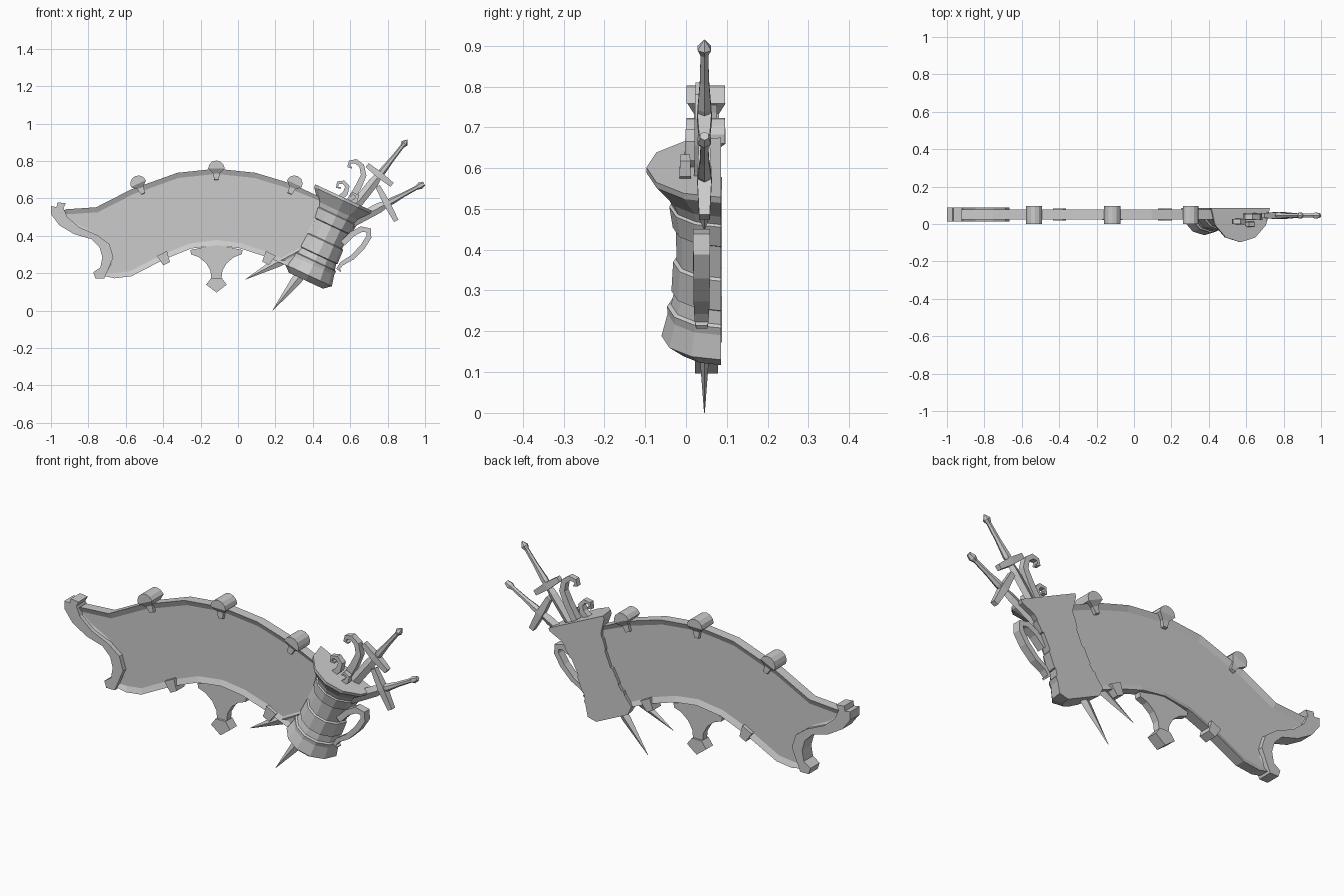
import bpy, bmesh
from math import sin, cos, pi, radians
from mathutils import Vector

if "Cube" in bpy.data.objects:
    bpy.data.objects.remove(bpy.data.objects["Cube"])

MID = -0.115      # mirror line of the board
YC = 0.052        # depth centre of the board


def finish(name, bm):
    bmesh.ops.recalc_face_normals(bm, faces=bm.faces)
    me = bpy.data.meshes.new(name)
    bm.to_mesh(me)
    bm.free()
    ob = bpy.data.objects.new(name, me)
    bpy.context.collection.objects.link(ob)
    return ob


def loft(name, rings):
    """Skin a list of equal-length point rings and cap both ends."""
    bm = bmesh.new()
    vs = [[bm.verts.new(p) for p in r] for r in rings]
    n = len(vs[0])
    for a, b in zip(vs, vs[1:]):
        for i in range(n):
            j = (i + 1) % n
            bm.faces.new((a[i], a[j], b[j], b[i]))
    bm.faces.new(vs[0])
    bm.faces.new(vs[-1])
    return finish(name, bm)


def prism(name, pts, y0, y1):
    """Extrude an (x, z) outline along y."""
    return loft(name, [[(x, y, z) for x, z in pts] for y in (y0, y1)])


def place(pts, cx, cz, ang):
    c, s = cos(ang), sin(ang)
    return [(cx + x * c - z * s, cz + x * s + z * c) for x, z in pts]


def ribbon(name, path, thick, yc, width):
    """Flat strip with tapering thickness along an (x, z) path."""
    P = [Vector((x, 0, z)) for x, z in path]
    rings = []
    for i, p in enumerate(P):
        t = (P[min(i + 1, len(P) - 1)] - P[max(i - 1, 0)]).normalized()
        k = thick[min(i, len(thick) - 1)] / 2
        w = width * (0.5 + 0.5 * k / (max(thick) / 2)) / 2
        nrm = Vector((-t.z, 0, t.x)) * k
        y = Vector((0, 1, 0))
        rings.append([p + nrm + y * (yc - w), p + nrm + y * (yc + w),
                      p - nrm + y * (yc + w), p - nrm + y * (yc - w)])
    return loft(name, rings)


# Sign board with a recessed panel on both sides
board = [(-.955, .53), (-.92, .553), (-.757, .564), (-.57, .66), (-.324, .748), (MID, .77),
         (.094, .748), (.286, .69), (.48, .6), (.30, .235), (.158, .297), (.008, .345),
         (MID, .361), (-.25, .343), (-.393, .286), (-.57, .195), (-.66, .184), (-.73, .2),
         (-.7, .265), (-.715, .35), (-.79, .41), (-.88, .455)]
bm = bmesh.new()
front = [bm.verts.new((x, .027, z)) for x, z in board]
back = [bm.verts.new((x, .078, z)) for x, z in board]
caps = [bm.faces.new(front), bm.faces.new(back)]
for i in range(len(board)):
    j = (i + 1) % len(board)
    bm.faces.new((front[i], front[j], back[j], back[i]))
bmesh.ops.recalc_face_normals(bm, faces=bm.faces)
for f in caps:
    bmesh.ops.inset_region(bm, faces=[f], thickness=.028, depth=-.012)
finish("sign_board", bm)

# Scrolled end trim
trim = [(-1, .57), (-1, .527), (-.955, .468), (-.875, .42), (-.783, .393), (-.74, .35),
        (-.725, .297), (-.735, .243), (-.773, .217), (-.762, .184), (-.714, .184),
        (-.693, .233), (-.666, .297), (-.687, .366), (-.75, .414), (-.848, .457),
        (-.912, .511), (-.933, .56), (-.92, .585), (-.965, .59), (-.97, .565)]
prism("end_trim", trim, .015, .09)

# Hanging rollers with tapered clips on the top edge
for k, (x, z, a) in enumerate([(-.532, .69, 25), (MID, .77, 0), (.302, .69, -25)]):
    a = radians(a)
    top = [(.044 * cos(i * pi / 6), .044 * sin(i * pi / 6)) for i in range(7)]
    prism(f"roller_{k}", place(top, x, z, a), .003, .097)
    rings = []
    for h, hx, hy in [(0, .044, .047), (-.025, .018, .031), (-.058, .012, .031), (-.06, .012, .02)]:
        q = place([(-hx, h), (hx, h)], x, z, a)
        rings.append([(q[0][0], YC - hy, q[0][1]), (q[1][0], YC - hy, q[1][1]),
                      (q[1][0], YC + hy, q[1][1]), (q[0][0], YC + hy, q[0][1])])
    loft(f"roller_clip_{k}", rings)

# Small clips on the bottom edge
for s in (-1, 1):
    clip = [(-.022, -.03), (.018, -.03), (.03, .03), (-.03, .03)]
    prism(f"lower_clip_{s}", place(clip, MID + s * .278, .29, radians(-27 * s)), .02, .086)

# Bottom bracket: arched web and pointed finial
half = [(.14, .335), (.135, .312), (.095, .298), (.055, .265), (.032, .225), (.027, .18)]
web = [(MID + x, z) for x, z in half] + [(MID - x, z) for x, z in reversed(half)]
web += [(MID, .365)]
prism("bracket_web", web, .035, .07)
fin = [(-.028, .186), (-.055, .15), (0, .108), (.055, .15), (.028, .186)]
prism("bracket_finial", [(MID + x, z) for x, z in fin], .024, .08)

# Half tankard leaning to the right, flat at the back
U, V = Vector((.424, 0, .906)), Vector((.906, 0, -.424))
base = Vector((.377, .088, .2))
profile = [(-.032, .1), (0, .138), (.06, .124), (.08, .125), (.085, .116), (.118, .109),
           (.122, .115), (.2, .111), (.205, .103), (.29, .105), (.294, .112), (.35, .12),
           (.355, .115), (.38, .124), (.44, .172), (.456, .173)]
loft("tankard", [[base + U * t + V * (r * cos(i * pi / 6)) - Vector((0, r * 1.06 * sin(i * pi / 6), 0))
                  for i in range(7)] for t, r in profile])

# Tankard handle
ribbon("tankard_handle",
       [(.56, .37), (.61, .42), (.66, .447), (.70, .44), (.70, .405), (.665, .35),
        (.61, .295), (.555, .262), (.535, .235), (.55, .222)],
       [.03, .03, .03, .03, .028, .028, .026, .022, .018, .01], .04, .042)

# Curls rising from the mouth
ribbon("large_curl",
       [(.60, .60), (.645, .675), (.672, .735), (.662, .785), (.63, .81), (.60, .805),
        (.592, .782), (.61, .775)],
       [.035, .034, .03, .027, .024, .02, .016, .008], .04, .036)
ribbon("small_curl",
       [(.53, .6), (.575, .64), (.585, .675), (.565, .698), (.535, .695), (.53, .67), (.55, .668)],
       [.03, .028, .024, .02, .016, .013, .008], .015, .034)
ribbon("low_curl",
       [(.58, .57), (.63, .60), (.638, .625), (.615, .638), (.60, .622)],
       [.026, .024, .018, .014, .008], .0, .03)


def sword(name, pommel, tip, guard_at, guard_half, y, knob):
    a, b = Vector((pommel[0], y, pommel[1])), Vector((tip[0], y, tip[1]))
    d = (b - a).normalized()
    side, length = Vector((-d.z, 0, d.x)), (b - a).length

    def rings(rows, n):
        return [[a + d * t + side * (w * cos(2 * pi * i / n)) + Vector((0, h * sin(2 * pi * i / n), 0))
                 for i in range(n)] for t, w, h in rows]
    # Grip with pommel
    rows = [(0, knob, knob), (.025, .019, .019), (.045, .011, .011),
            (.13, .013, .013), (guard_at - .03, .019, .019), (guard_at, .015, .015)]
    loft(name + "_grip", rings(rows, 6))
    # Diamond-section blade
    loft(name + "_blade", rings([(guard_at, .018, .01), (guard_at + .05, .027, .014),
                                 (length - .2, .027, .013), (length, .001, .001)], 4))
    # Crossguard, thicker in the middle
    g = a + d * guard_at
    loft(name + "_guard", [[g + side * s + d * (w * p) + Vector((0, w * q, 0))
                            for p, q in ((-1, -1), (1, -1), (1, 1), (-1, 1))]
                           for s, w in ((-guard_half, .013), (0, .018), (guard_half, .013))])


sword("upper_sword", (.906, .925), (.185, .012), .24, .085, .047, .002)
sword("lower_sword", (.995, .69), (.04, .178), .225, .105, .047, .012)

# Seat the whole piece on the floor and centre it
bpy.context.view_layer.update()
obs = list(bpy.context.collection.objects)
pts = [v.co for o in obs for v in o.data.vertices]
lo = [min(p[i] for p in pts) for i in range(3)]
hi = [max(p[i] for p in pts) for i in range(3)]
for o in obs:
    o.location = (-(lo[0] + hi[0]) / 2, -(lo[1] + hi[1]) / 2, -lo[2])
